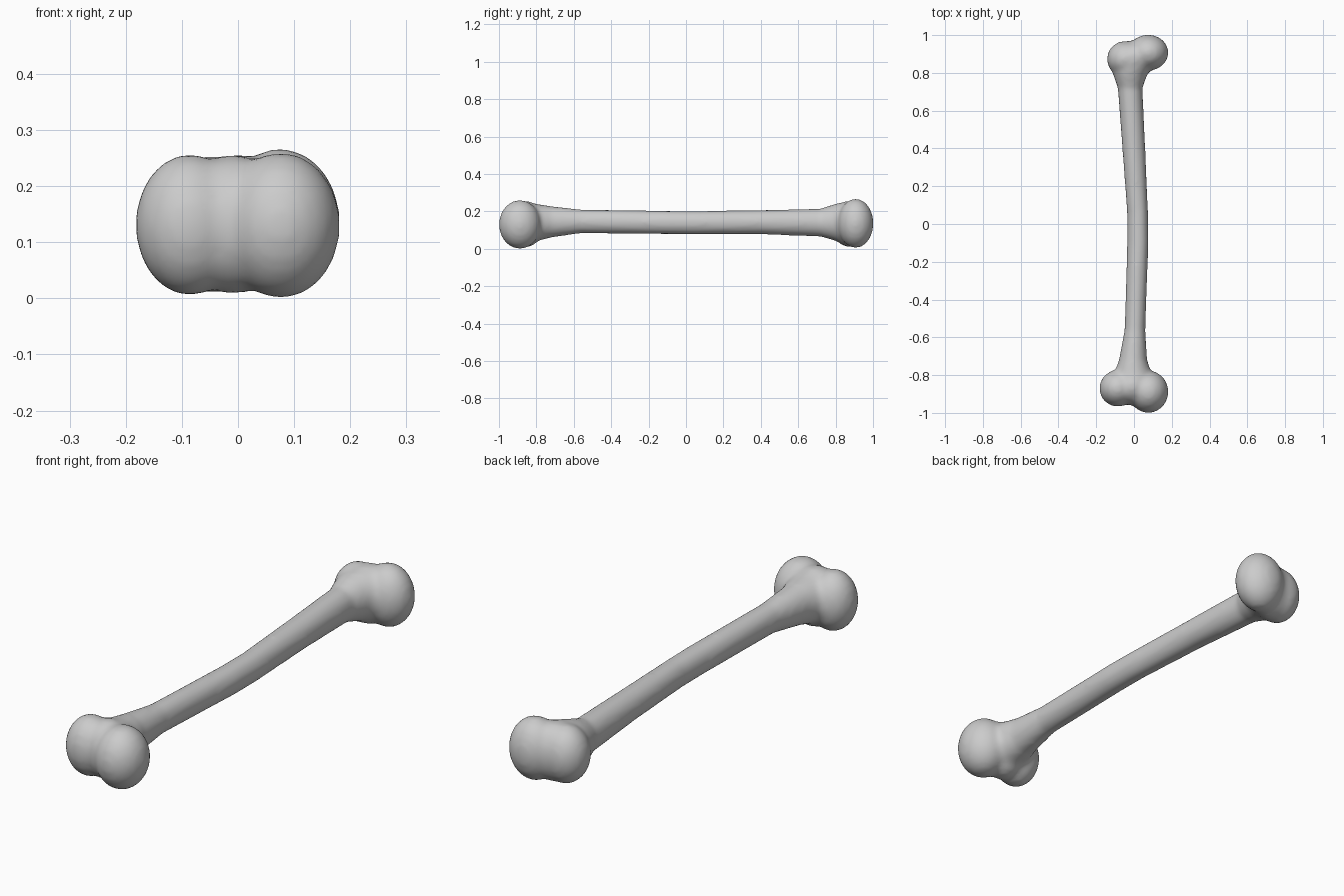
import bpy
import bmesh
import math
from mathutils import Matrix, Vector

cube = bpy.data.objects.get("Cube")
if cube:
    bpy.data.objects.remove(cube, do_unlink=True)

# Material
grey = bpy.data.materials.new("bone grey")
grey.use_nodes = True
colour = (0.6, 0.6, 0.6, 1)
grey.diffuse_color = colour
grey.node_tree.nodes["Principled BSDF"].inputs["Base Color"].default_value = colour

SIDES = 24
bm = bmesh.new()


def add_shaft(sections):
    """Loft elliptical rings given as (y, x min, x max, z min, z max)."""
    rings = []
    for y, x0, x1, z0, z1 in sections:
        ring = []
        for i in range(SIDES):
            a = math.tau * i / SIDES
            ring.append(bm.verts.new(((x0 + x1) / 2 + (x1 - x0) / 2 * math.cos(a), y,
                                      (z0 + z1) / 2 + (z1 - z0) / 2 * math.sin(a))))
        rings.append(ring)
    for a, b in zip(rings, rings[1:]):
        for i in range(SIDES):
            j = (i + 1) % SIDES
            bm.faces.new((a[i], a[j], b[j], b[i]))
    bm.faces.new(rings[0])
    bm.faces.new(rings[-1])


def add_lobe(centre, radii):
    """Rounded knob of a joint."""
    matrix = Matrix.Translation(centre) @ Matrix.Diagonal(Vector(radii)).to_4x4()
    bmesh.ops.create_uvsphere(bm, u_segments=32, v_segments=20, radius=1, matrix=matrix)


# Slightly bowed shaft flaring into both joints
add_shaft([
    (-0.85, -0.13, 0.13, 0.02, 0.25),
    (-0.78, -0.10, 0.09, 0.045, 0.237),
    (-0.72, -0.08, 0.07, 0.06, 0.228),
    (-0.56, -0.05, 0.06, 0.083, 0.21),
    (-0.10, -0.036, 0.077, 0.078, 0.203),
    (0.05, -0.036, 0.075, 0.077, 0.202),
    (0.40, -0.062, 0.06, 0.077, 0.207),
    (0.72, -0.086, 0.045, 0.065, 0.215),
    (0.79, -0.11, 0.07, 0.045, 0.238),
    (0.86, -0.13, 0.12, 0.02, 0.255),
])

# Front joint: two condyles with a shallow groove between
add_lobe((-0.086, -0.87, 0.131), (0.097, 0.097, 0.126))
add_lobe((0.076, -0.888, 0.13), (0.106, 0.112, 0.13))
add_lobe((-0.01, -0.86, 0.132), (0.10, 0.10, 0.124))

# Back joint: side bump and the larger rounded head
add_lobe((-0.045, 0.873, 0.132), (0.098, 0.096, 0.122))
add_lobe((0.075, 0.907, 0.136), (0.107, 0.095, 0.131))
add_lobe((0.0, 0.88, 0.133), (0.10, 0.092, 0.124))

bmesh.ops.recalc_face_normals(bm, faces=bm.faces)
mesh = bpy.data.meshes.new("bone")
bm.to_mesh(mesh)
bm.free()
mesh.materials.append(grey)
bone = bpy.data.objects.new("bone", mesh)
bpy.context.collection.objects.link(bone)

# Fuse the parts into one softly blended skin
fuse = bone.modifiers.new("fuse", "REMESH")
fuse.mode = "VOXEL"
fuse.voxel_size = 0.012
fuse.use_smooth_shade = True
soften = bone.modifiers.new("soften", "SMOOTH")
soften.factor = 0.5
soften.iterations = 8
